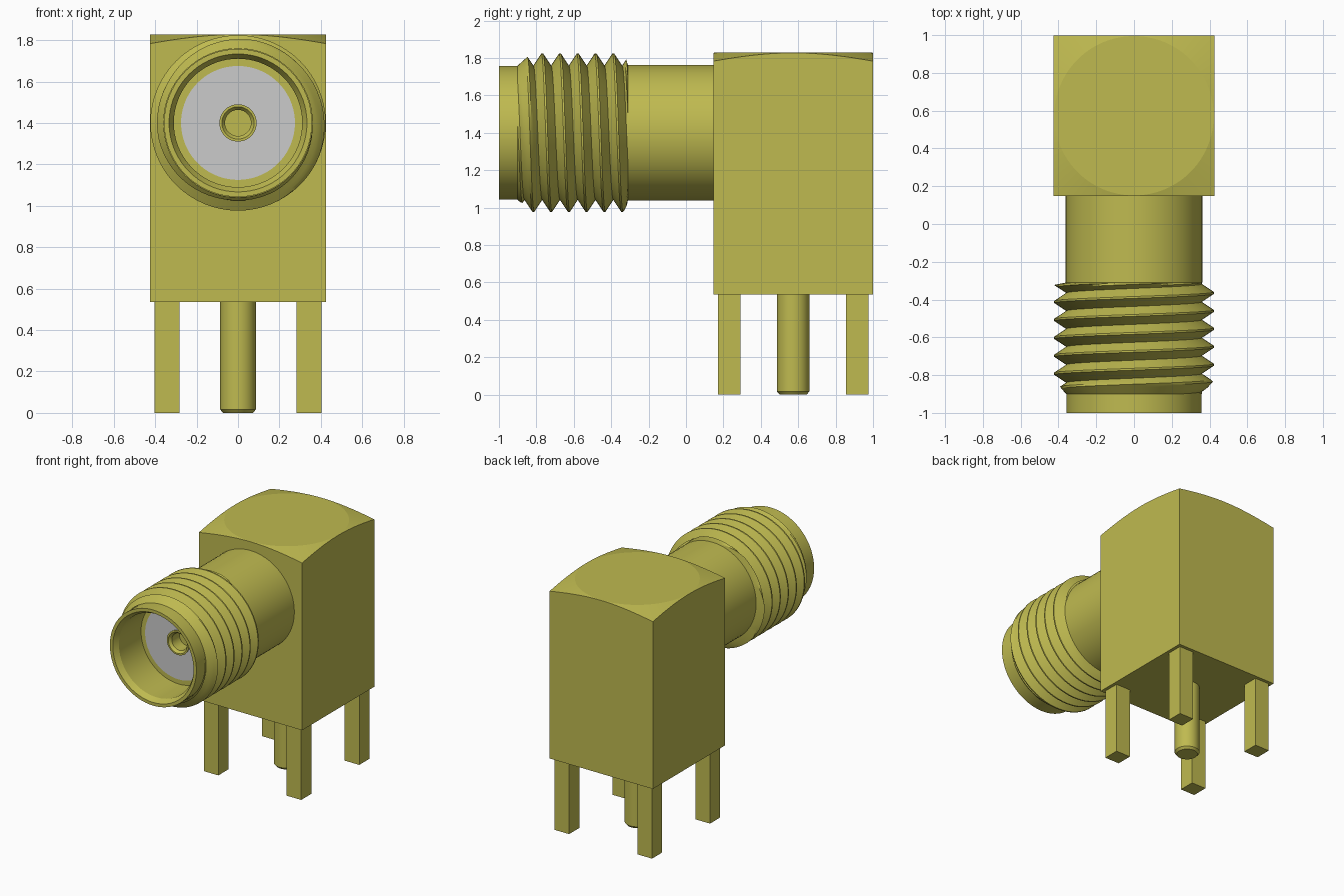
import bpy, bmesh, math
from mathutils import Vector

if "Cube" in bpy.data.objects:
    bpy.data.objects.remove(bpy.data.objects["Cube"])


def material(name, rgb):
    m = bpy.data.materials.new(name)
    m.use_nodes = True
    m.diffuse_color = (*rgb, 1)
    m.node_tree.nodes["Principled BSDF"].inputs["Base Color"].default_value = (*rgb, 1)
    return m


GOLD = material("gold plating", (0.52, 0.49, 0.08))
GREY = material("grey insulator", (0.60, 0.60, 0.60))

AXIS_Z = 1.40     # height of the barrel axis
BODY_Y = 0.573    # centre of the block
HALF = 0.426      # half width of the block


def finish(bm, name, mat, smooth=True):
    bmesh.ops.remove_doubles(bm, verts=bm.verts, dist=1e-5)
    bmesh.ops.recalc_face_normals(bm, faces=bm.faces)
    me = bpy.data.meshes.new(name)
    bm.to_mesh(me)
    bm.free()
    ob = bpy.data.objects.new(name, me)
    bpy.context.collection.objects.link(ob)
    me.materials.append(mat)
    if smooth:
        bpy.ops.object.select_all(action='DESELECT')
        ob.select_set(True)
        bpy.context.view_layer.objects.active = ob
        bpy.ops.object.shade_smooth_by_angle(angle=math.radians(20))
    return ob


def along_barrel(r, y, a):
    return Vector((r * math.cos(a), y, AXIS_Z + r * math.sin(a)))


def upright(r, z, a):
    return Vector((r * math.cos(a), BODY_Y + r * math.sin(a), z))


def lathe(name, profile, mat, place, closed=False, seg=72):
    """Turn a profile of (radius, distance) points around an axis."""
    bm = bmesh.new()
    rings = [[bm.verts.new(place(r, d, 2 * math.pi * i / seg)) for i in range(seg)]
             for r, d in profile]
    pairs = list(zip(rings, rings[1:])) + ([(rings[-1], rings[0])] if closed else [])
    for a, b in pairs:
        for i in range(seg):
            j = (i + 1) % seg
            bm.faces.new((a[i], a[j], b[j], b[i]))
    if not closed:
        bm.faces.new(rings[0])
        bm.faces.new(rings[-1])
    return finish(bm, name, mat)


# Block with a shallow conical chamfer on its top corners
def build_body(seg=96, z0=0.535, z1=1.828, r=0.422):
    bm = bmesh.new()
    circle, edge, base = [], [], []
    for i in range(seg):
        a = 2 * math.pi * i / seg
        d = HALF / max(abs(math.cos(a)), abs(math.sin(a)))
        circle.append(bm.verts.new(upright(r, z1, a)))
        edge.append(bm.verts.new(upright(d, z1 - 0.25 * (d - r), a)))
        base.append(bm.verts.new(upright(d, z0, a)))
    for i in range(seg):
        j = (i + 1) % seg
        bm.faces.new((circle[i], circle[j], edge[j], edge[i]))
        bm.faces.new((edge[i], edge[j], base[j], base[i]))
    bm.faces.new(circle)
    bm.faces.new(base)
    finish(bm, "body_block", GOLD, smooth=False)


build_body()

# Four square mounting legs
for sx, side in ((1, "left"), (-1, "right")):
    for sy, end in ((-1, "front"), (1, "back")):
        bm = bmesh.new()
        bmesh.ops.create_cube(bm, size=1)
        bmesh.ops.scale(bm, vec=(0.12, 0.12, 0.545), verts=bm.verts)
        bmesh.ops.translate(bm, vec=(sx * 0.342, BODY_Y + sy * 0.342, 0.2725), verts=bm.verts)
        finish(bm, f"{end}_{side}_leg", GOLD, smooth=False)

# Round signal pin with a chamfered tip
lathe("signal_pin", [(0.072, 0), (0.086, 0.016), (0.086, 0.545)], GOLD, upright, seg=48)

# Hollow barrel, its insulator and the socket contact
lathe("barrel", [(0.362, 0.16), (0.362, -0.31), (0.357, -0.31), (0.357, -1.0),
                 (0.333, -1.0), (0.31, -0.96), (0.31, -0.70), (0.27, -0.70),
                 (0.27, 0.16)], GOLD, along_barrel, closed=True)
lathe("insulator", [(0.275, -0.60), (0.275, -0.702), (0.085, -0.702), (0.085, -0.60)],
      GREY, along_barrel, closed=True)
lathe("socket_contact", [(0.09, -0.60), (0.09, -0.71), (0.078, -0.71), (0.063, -0.69),
                         (0.063, -0.50)], GOLD, along_barrel, seg=48)


# Helical screw thread, tapered at the front and cut off at the back
def build_thread(pitch=0.095, root=0.359, crest=0.4235, front=-0.9, back=-0.31, seg=64):
    bm = bmesh.new()
    half, flat, n = pitch / 2, 0.005, 4
    offsets = [-half + (half - flat) * k / n for k in range(n + 1)]
    offsets += [-o for o in reversed(offsets)]
    turns = int((back - front) / pitch) + 3
    previous = None
    for i in range(turns * seg + 1):
        a = 2 * math.pi * i / seg
        mid = -0.365 + pitch - pitch * i / seg
        row = []
        for o in offsets:
            y = min(max(mid + o, front), back)
            r = root + (crest - root) * min(1, (half - abs(o)) / (half - flat))
            r = min(r, root + 0.9 * (y - front), root + 5 * (back - y))
            row.append(bm.verts.new(along_barrel(r, y, a)))
        if previous:
            for k in range(len(row) - 1):
                quad = (previous[k], previous[k + 1], row[k + 1], row[k])
                ys = [v.co.y for v in quad]
                if max(ys) - min(ys) > 1e-5:
                    bm.faces.new(quad)
        previous = row
    bmesh.ops.delete(bm, geom=[v for v in bm.verts if not v.link_faces], context='VERTS')
    bmesh.ops.dissolve_degenerate(bm, dist=1e-5, edges=bm.edges)
    finish(bm, "screw_thread", GOLD)


build_thread()
